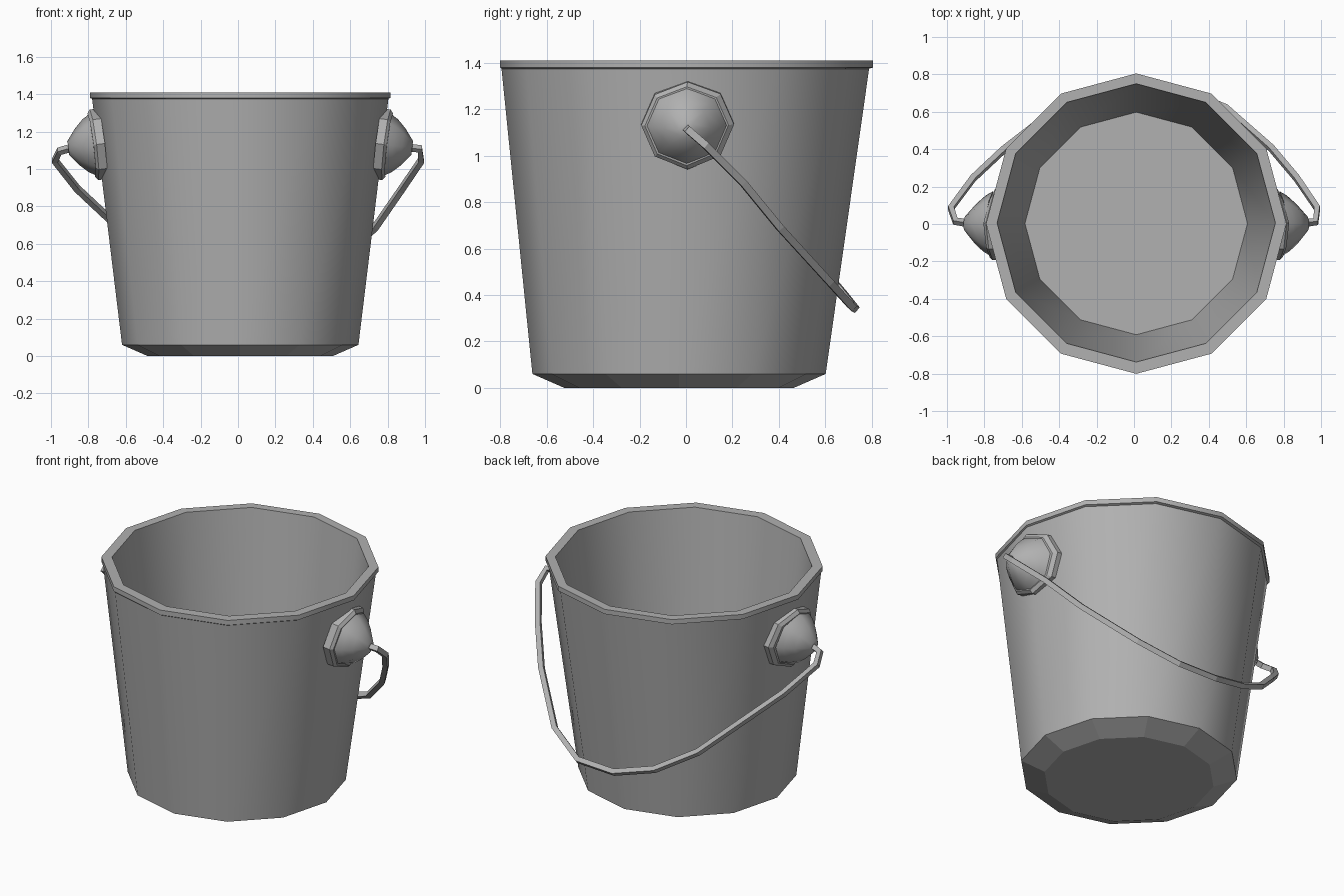
import bpy, bmesh, math
from mathutils import Matrix

if "Cube" in bpy.data.objects:
    bpy.data.objects.remove(bpy.data.objects["Cube"])

CX = 0.012  # bucket axis

grey = bpy.data.materials.new("dark_grey")
grey.diffuse_color = (0.44, 0.44, 0.44, 1)
grey.use_nodes = True
grey.node_tree.nodes["Principled BSDF"].inputs["Base Color"].default_value = grey.diffuse_color


def lathe(name, profile, sides, matrix, smooth, fold=(0, 0)):
    """Revolve (radius, height, y shift) rings around z and cap both ends."""
    bm = bmesh.new()
    rings = []
    for r, z, dy in profile:
        ring = []
        for i in range(sides):
            a = 2 * math.pi * i / sides
            y = r * math.sin(a) + dy
            bend = fold[0] * max(y, 0) + fold[1] * max(-y, 0)
            ring.append(bm.verts.new((r * math.cos(a), y, z - bend)))
        rings.append(ring)
    for lo, hi in zip(rings, rings[1:]):
        for i in range(sides):
            j = (i + 1) % sides
            bm.faces.new((lo[i], lo[j], hi[j], hi[i]))
    bm.faces.new(rings[0][::-1])
    bm.faces.new(rings[-1])
    bmesh.ops.recalc_face_normals(bm, faces=bm.faces)
    bm.transform(matrix)
    me = bpy.data.meshes.new(name)
    bm.to_mesh(me)
    bm.free()
    me.materials.append(grey)
    ob = bpy.data.objects.new(name, me)
    bpy.context.collection.objects.link(ob)
    if smooth:
        bpy.ops.object.select_all(action='DESELECT')
        ob.select_set(True)
        bpy.context.view_layer.objects.active = ob
        bpy.ops.object.shade_smooth_by_angle(angle=math.radians(smooth))
    return ob


# Bucket: chamfered base, tapered wall, small rim lip, inner wall and floor
profile = [(0.495, 0.0, -0.03), (0.632, 0.06, -0.03),
           (0.792, 1.375, -0.003), (0.803, 1.38, 0.002), (0.803, 1.41, 0.002),
           (0.744, 1.41, 0.006), (0.595, 0.10, 0.003)]
bucket = lathe("bucket", profile, 12, Matrix.Translation((CX, 0, 0)), 35)
for f in bucket.data.polygons:  # base chamfer stays faceted
    if f.normal.z < -0.5:
        f.use_smooth = False

# Handle mounts: octagonal plate and dome, leaning with the wall
plate = [(0.2, 0.0, 0.004), (0.2, 0.045, 0.004), (0.18, 0.06, 0)]
dome = [(0.172, 0.055, 0), (0.15, 0.09, 0), (0.105, 0.135, 0),
        (0.038, 0.185, 0)]
for side, s in (("right", 1), ("left", -1)):
    m = (Matrix.Translation((CX + s * 0.737, 0.003, 1.135))
         @ Matrix.Rotation(s * math.radians(97), 4, 'Y')
         @ Matrix.Diagonal((0.95, 1, 1, 1)))
    lathe("mount_plate_" + side, plate, 8, m, 0, (0.22, 0.07))
    lathe("mount_dome_" + side, dome, 8, m, 50, (0.15, 0.05))

# Handle: thin wire hanging down behind the bucket
path = [(0.90, 0.004, 1.115), (0.972, 0.012, 1.108), (0.979, 0.085, 1.045),
        (0.87, 0.245, 0.885), (0.735, 0.405, 0.69), (0.49, 0.62, 0.455),
        (0.26, 0.715, 0.35), (0.0, 0.727, 0.345), (-0.25, 0.675, 0.41),
        (-0.48, 0.565, 0.54), (-0.70, 0.395, 0.745), (-0.86, 0.245, 0.895),
        (-0.979, 0.085, 1.045), (-0.955, 0.015, 1.095), (-0.885, 0.004, 1.115)]
cu = bpy.data.curves.new("handle", 'CURVE')
cu.dimensions = '3D'
cu.bevel_depth = 0.022
cu.bevel_resolution = 0
cu.use_fill_caps = True
cu.materials.append(grey)
sp = cu.splines.new('POLY')
sp.points.add(len(path) - 1)
for p, co in zip(sp.points, path):
    p.co = (*co, 1)
sp.use_smooth = False
bpy.context.collection.objects.link(bpy.data.objects.new("handle", cu))
